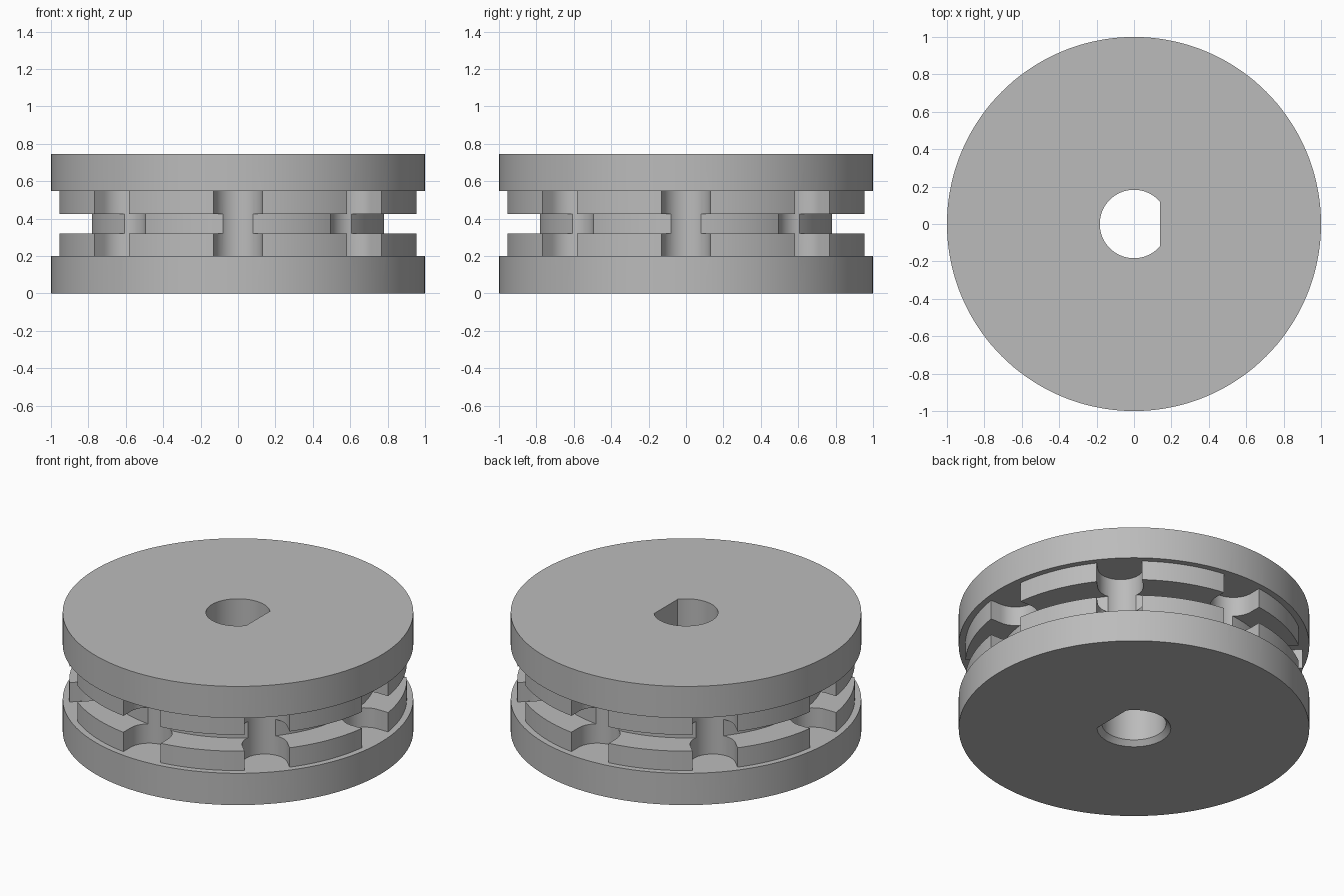
import bpy, bmesh, math
from math import cos, sin, pi

cube = bpy.data.objects.get("Cube")
if cube:
    bpy.data.objects.remove(cube, do_unlink=True)

grey = bpy.data.materials.new("plain grey")
grey.use_nodes = True
colour = (0.5, 0.5, 0.5, 1)
grey.diffuse_color = colour
grey.node_tree.nodes["Principled BSDF"].inputs["Base Color"].default_value = colour

SEGMENTS = 144
FLANGE_LOW, FLANGE_HIGH, TOP = 0.2, 0.547, 0.747


def circle(r):
    return [(r * cos(2 * pi * i / SEGMENTS), r * sin(2 * pi * i / SEGMENTS))
            for i in range(SEGMENTS)]


def d_shape(r, flat):
    """Circle with a flat on the +x side."""
    a = math.acos(flat / r)
    n = 64
    return [(r * cos(t), r * sin(t))
            for t in (a + (2 * pi - 2 * a) * i / n for i in range(n + 1))]


def slot(angle, centre=0.8825, r=0.13, n=24):
    """Round-ended pocket open towards the rim."""
    pts = [(1.1, r)]
    pts += [(centre + r * cos(pi / 2 + pi * i / n), r * sin(pi / 2 + pi * i / n))
            for i in range(n + 1)]
    pts.append((1.1, -r))
    c, s = cos(angle), sin(angle)
    return [(x * c - y * s, x * s + y * c) for x, y in pts]


def loft(bm, sections):
    """Closed solid through (outline, z) sections."""
    rings = [[bm.verts.new((x, y, z)) for x, y in pts] for pts, z in sections]
    n = len(rings[0])
    for a, b in zip(rings, rings[1:]):
        for i in range(n):
            j = (i + 1) % n
            bm.faces.new((a[i], a[j], b[j], b[i]))
    bm.faces.new(rings[0][::-1])
    bm.faces.new(rings[-1])


def solid(name, lofts):
    bm = bmesh.new()
    for sections in lofts:
        loft(bm, sections)
    bmesh.ops.recalc_face_normals(bm, faces=bm.faces)
    mesh = bpy.data.meshes.new(name)
    bm.to_mesh(mesh)
    bm.free()
    mesh.materials.append(grey)
    ob = bpy.data.objects.new(name, mesh)
    bpy.context.collection.objects.link(ob)
    return ob


# Wheel body: two flanges, two pocket rings and a central groove
profile = [(1, 0), (1, FLANGE_LOW), (0.963, FLANGE_LOW), (0.963, 0.322),
           (0.784, 0.322), (0.784, 0.425), (0.963, 0.425),
           (0.963, FLANGE_HIGH), (1, FLANGE_HIGH), (1, TOP)]
wheel = solid("chain_wheel", [[(circle(r), z) for r, z in profile]])

# Eight pockets between the flanges
pockets = solid("pocket_cutter", [
    [(slot(k * pi / 4), FLANGE_LOW), (slot(k * pi / 4), FLANGE_HIGH)]
    for k in range(8)])

# D-shaped shaft hole, chamfered at the bottom
bore = solid("shaft_hole_cutter", [[
    (d_shape(0.237, 0.19), -0.03), (d_shape(0.183, 0.14), 0.03),
    (d_shape(0.183, 0.14), TOP + 0.1)]])

bpy.ops.object.select_all(action='DESELECT')
wheel.select_set(True)
bpy.context.view_layer.objects.active = wheel
for cutter in (pockets, bore):
    cutter.hide_render = True
    mod = wheel.modifiers.new(cutter.name, 'BOOLEAN')
    mod.operation = 'DIFFERENCE'
    mod.solver = 'EXACT'
    mod.object = cutter
    bpy.ops.object.modifier_apply(modifier=mod.name)
    bpy.data.objects.remove(cutter, do_unlink=True)

bpy.ops.object.shade_smooth_by_angle(angle=math.radians(25))
